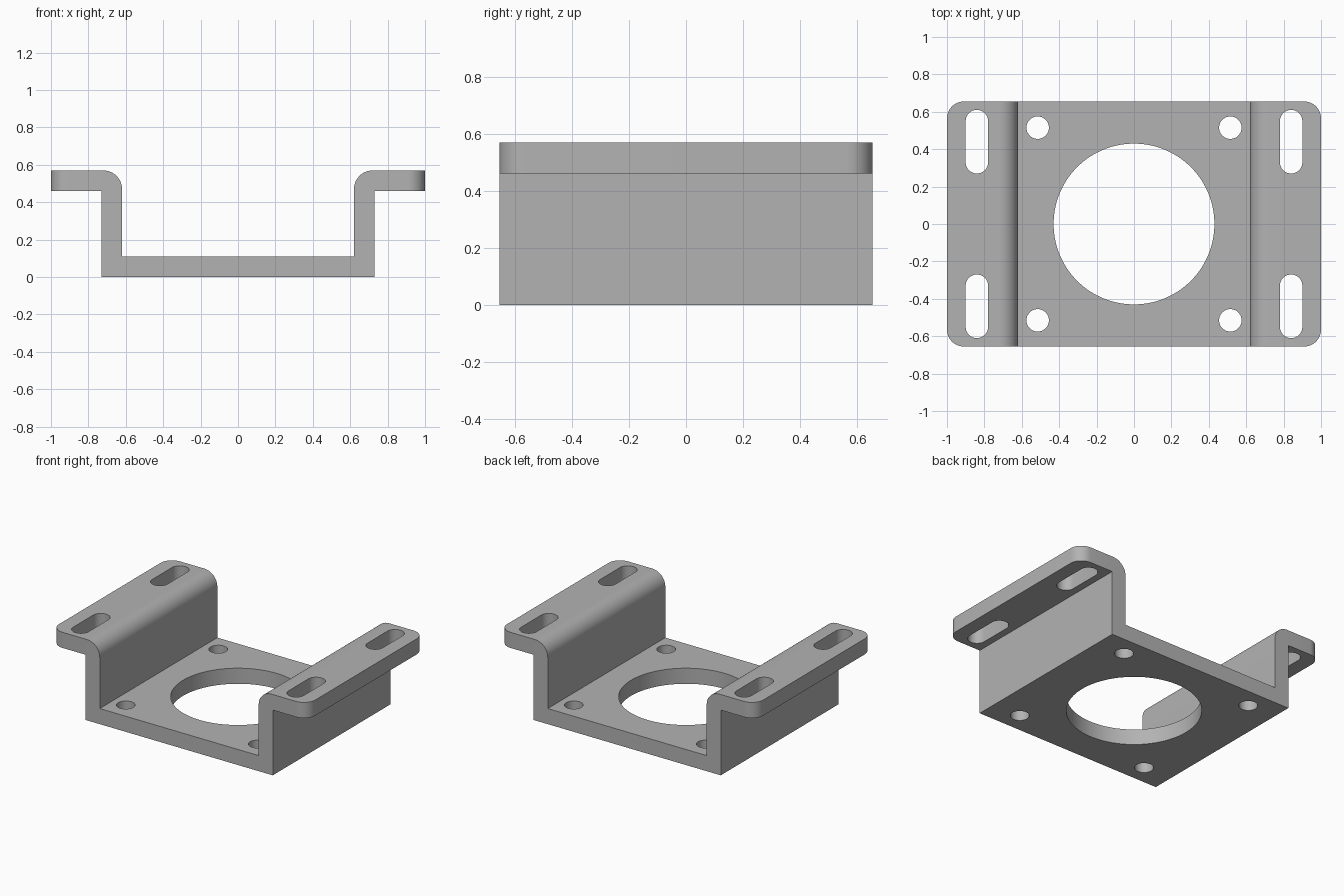
import bpy
import bmesh
from math import sin, cos, pi, radians
from mathutils import Vector

if "Cube" in bpy.data.objects:
    bpy.data.objects.remove(bpy.data.objects["Cube"], do_unlink=True)

HALF_DEPTH, HEIGHT, THICK = 0.655, 0.57, 0.11
WALL_IN, WALL_OUT, BEND, CORNER = 0.62, 0.73, 0.1, 0.09

grey = bpy.data.materials.new("plain grey metal")
grey.use_nodes = True
colour = (0.45, 0.45, 0.45, 1)
grey.diffuse_color = colour
grey.node_tree.nodes["Principled BSDF"].inputs["Base Color"].default_value = colour


def extrude(bm, points, offset):
    """Turn a closed loop of points into a solid prism."""
    face = bm.faces.new([bm.verts.new(p) for p in points])
    out = bmesh.ops.extrude_face_region(bm, geom=[face])
    verts = [v for v in out["geom"] if isinstance(v, bmesh.types.BMVert)]
    bmesh.ops.translate(bm, verts=verts, vec=offset)


def make_object(name, bm):
    bmesh.ops.recalc_face_normals(bm, faces=bm.faces)
    mesh = bpy.data.meshes.new(name)
    bm.to_mesh(mesh)
    bm.free()
    mesh.materials.append(grey)
    obj = bpy.data.objects.new(name, mesh)
    bpy.context.collection.objects.link(obj)
    return obj


# Folded sheet: half profile from the floor over the bend to the flange, mirrored
bend = [(WALL_IN + BEND - BEND * cos(a), HEIGHT - BEND + BEND * sin(a))
        for a in (i * pi / 24 for i in range(13))]
half = [(WALL_IN, THICK)] + bend + [
    (1, HEIGHT), (1, HEIGHT - THICK), (WALL_OUT, HEIGHT - THICK), (WALL_OUT, 0)]
outline = half + [(-x, z) for x, z in reversed(half)]
bm = bmesh.new()
extrude(bm, [(x, -HALF_DEPTH, z) for x, z in outline], Vector((0, 2 * HALF_DEPTH, 0)))

# Rounded flange corners
corners = [e for e in bm.edges
           if all(abs(v.co.x) > 0.99 for v in e.verts)
           and abs(e.verts[0].co.z - e.verts[1].co.z) > 0.05]
bmesh.ops.bevel(bm, geom=corners, offset=CORNER, segments=10, profile=0.5, affect='EDGES')
bracket = make_object("mounting_bracket", bm)


# Cutter for every opening
def add_slot(bm, x, y, radius, stretch=0, count=48):
    """Round cutter, drawn out along y into a slot when stretch is set."""
    pts = []
    for i in range(count):
        a = 2 * pi * (i + 0.5) / count
        pts.append((x + radius * cos(a),
                    y + radius * sin(a) + (stretch if sin(a) > 0 else -stretch), -0.2))
    extrude(bm, pts, Vector((0, 0, 1)))


bm = bmesh.new()
add_slot(bm, 0, 0, 0.43, count=96)
for sx in (-1, 1):
    for sy in (-1, 1):
        add_slot(bm, sx * 0.515, sy * 0.515, 0.06)
        add_slot(bm, sx * 0.84, sy * 0.44, 0.06, stretch=0.11)
cutter = make_object("hole_cutter", bm)
cutter.hide_render = True

# Cut the openings, then discard the cutter
cut = bracket.modifiers.new("holes", 'BOOLEAN')
cut.operation = 'DIFFERENCE'
cut.solver = 'EXACT'
cut.object = cutter
bpy.context.view_layer.objects.active = bracket
bracket.select_set(True)
bpy.ops.object.modifier_apply(modifier=cut.name)
bpy.data.objects.remove(cutter, do_unlink=True)
bpy.ops.object.shade_smooth_by_angle(angle=radians(30))
